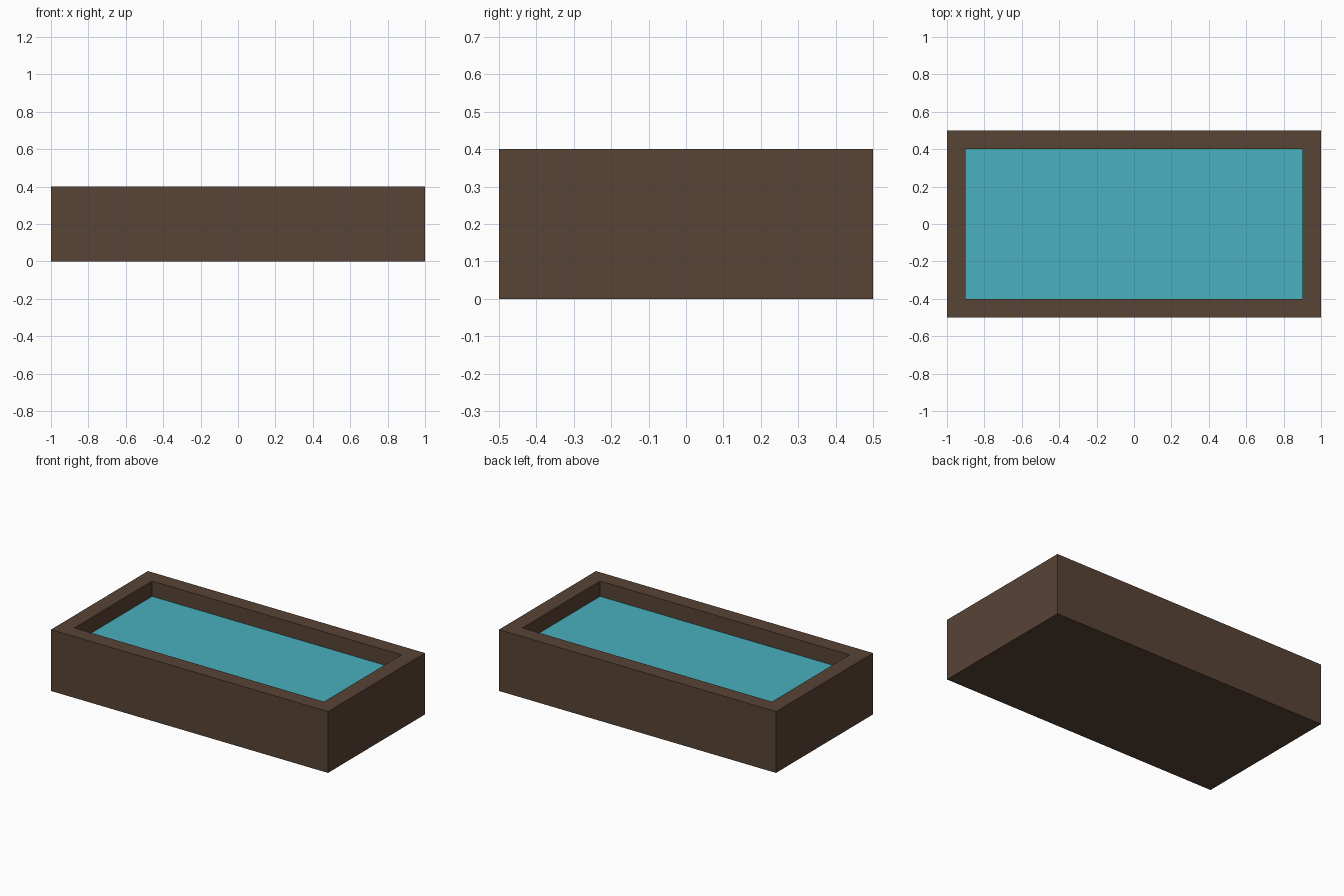
import bpy
import bmesh

cube = bpy.data.objects.get("Cube")
if cube:
    bpy.data.objects.remove(cube, do_unlink=True)

LENGTH, WIDTH, HEIGHT = 2.0, 1.0, 0.4
RIM, RECESS = 0.1, 0.1


def make_material(name, srgb):
    linear = [((c / 255 + 0.055) / 1.055) ** 2.4 for c in srgb]
    mat = bpy.data.materials.new(name)
    mat.use_nodes = True
    mat.diffuse_color = (*linear, 1)
    mat.node_tree.nodes["Principled BSDF"].inputs["Base Color"].default_value = (*linear, 1)
    return mat


# Solid trough block standing on the ground
bm = bmesh.new()
bmesh.ops.create_cube(bm, size=1)
bmesh.ops.scale(bm, vec=(LENGTH, WIDTH, HEIGHT), verts=bm.verts)
bmesh.ops.translate(bm, vec=(0, 0, HEIGHT / 2), verts=bm.verts)

# Inset the top for the rim, then sink the middle to the water level
bm.normal_update()
top = max(bm.faces, key=lambda f: f.calc_center_median().z)
bmesh.ops.inset_region(bm, faces=[top], thickness=RIM, use_even_offset=True)
inner_edges = list(top.edges)
sunk = bmesh.ops.extrude_discrete_faces(bm, faces=[top])["faces"][0]
bmesh.ops.translate(bm, vec=(0, 0, -RECESS), verts=sunk.verts)

# Water fills the floor of the recess
sunk.material_index = 1
bmesh.ops.recalc_face_normals(bm, faces=bm.faces)

mesh = bpy.data.meshes.new("water_trough")
bm.to_mesh(mesh)
bm.free()
mesh.materials.append(make_material("dark brown wood", (88, 67, 53)))
mesh.materials.append(make_material("turquoise water", (72, 177, 191)))
trough = bpy.data.objects.new("water_trough", mesh)
bpy.context.collection.objects.link(trough)
